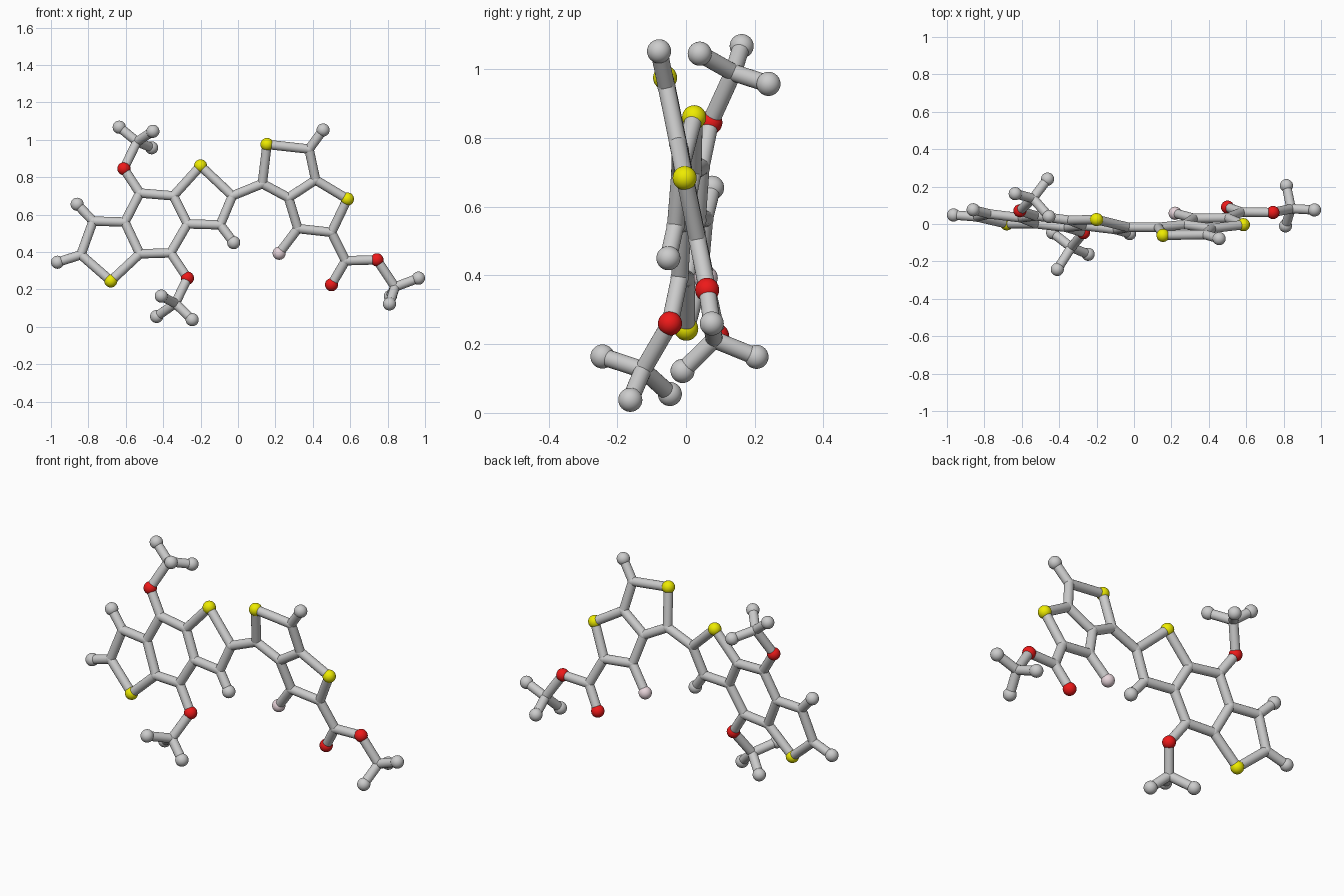
import bpy
from mathutils import Vector

if "Cube" in bpy.data.objects:
    bpy.data.objects.remove(bpy.data.objects["Cube"])

BALL, STICK = 0.035, 0.025


def material(name, color):
    m = bpy.data.materials.new(name)
    m.diffuse_color = color
    m.use_nodes = True
    m.node_tree.nodes["Principled BSDF"].inputs["Base Color"].default_value = m.diffuse_color
    return m


MATS = {
    "S": material("yellow", (0.85, 0.83, 0.0, 1)),
    "O": material("red", (0.85, 0.01, 0.01, 1)),
    "F": material("pale_pink", (0.80, 0.66, 0.70, 1)),
}


# The two flat ring systems each lie in a slightly tilted plane
def left(x, z):
    return Vector((x, -0.113 - 0.12 * x + 0.131 * z, z))


def right(x, z):
    return Vector((x, 0.139 - 0.006 * x - 0.204 * z, z))


# Key: first letter C = joint, H = end ball, S / O / F = coloured ball
atoms = {
    # left fused rings
    "S1": left(-0.68, 0.245), "C1": left(-0.84, 0.385), "C2": left(-0.775, 0.565),
    "C3": left(-0.605, 0.56), "C4": left(-0.525, 0.39), "C5": left(-0.36, 0.395),
    "C6": left(-0.27, 0.55), "C7": left(-0.345, 0.70), "C8": left(-0.525, 0.715),
    "S2": left(-0.20, 0.86), "C9": left(-0.03, 0.70), "C10": left(-0.095, 0.545),
    "H1": left(-0.965, 0.345), "H2": left(-0.86, 0.655), "H3": left(-0.023, 0.45),
    "O1": left(-0.61, 0.845), "O2": left(-0.27, 0.26),
    # upper and lower side groups
    "C11": Vector((-0.54, 0.137, 0.99)), "H4": Vector((-0.635, 0.162, 1.067)),
    "H5": Vector((-0.455, 0.04, 1.045)), "H6": Vector((-0.462, 0.24, 0.957)),
    "C12": Vector((-0.335, -0.125, 0.125)), "H7": Vector((-0.41, -0.243, 0.164)),
    "H8": Vector((-0.245, -0.162, 0.038)), "H9": Vector((-0.435, -0.047, 0.055)),
    # right fused rings
    "C13": right(0.13, 0.765), "S3": right(0.155, 0.975), "C14": right(0.38, 0.95),
    "C15": right(0.415, 0.785), "C16": right(0.27, 0.69), "C17": right(0.32, 0.525),
    "C18": right(0.50, 0.505), "S4": right(0.585, 0.683),
    "H10": right(0.455, 1.052), "F1": right(0.22, 0.393),
    # right side group
    "C19": right(0.575, 0.353), "O3": right(0.50, 0.225), "O4": right(0.743, 0.358),
    "C20": Vector((0.84, 0.082, 0.213)), "H11": Vector((0.965, 0.075, 0.26)),
    "H12": Vector((0.81, -0.01, 0.122)), "H13": Vector((0.815, 0.205, 0.163)),
}

# Chains of connected sticks
chains = """
S1 C1 C2 C3 C4 S1
C4 C5 C6 C7 C8 C3
C7 S2 C9 C10 C6
C1 H1
C2 H2
C10 H3
C8 O1 C11 H4
H5 C11 H6
C5 O2 C12 H7
H8 C12 H9
C9 C13 S3 C14 C15 C16 C13
C16 C17 C18 S4 C15
C14 H10
C17 F1
C18 C19 O4 C20 H11
C19 O3
H12 C20 H13
"""

NAMES = {"C": "joint", "H": "end_ball", "S": "yellow_ball", "O": "red_ball", "F": "pink_ball"}


def finish(name, kind=None):
    ob = bpy.context.object
    ob.name = name
    if kind in MATS:
        ob.data.materials.append(MATS[kind])
    bpy.ops.object.shade_smooth_by_angle()


# Balls and joints
for key, pos in atoms.items():
    kind = key[0]
    r = STICK * 1.06 if kind == "C" else BALL
    bpy.ops.mesh.primitive_uv_sphere_add(segments=32, ring_count=16, radius=r, location=pos)
    finish(NAMES[kind] + "_" + key[1:], kind)

# Sticks
for line in chains.strip().splitlines():
    keys = line.split()
    for a, b in zip(keys, keys[1:]):
        d = atoms[b] - atoms[a]
        bpy.ops.mesh.primitive_cylinder_add(
            vertices=24, radius=STICK, depth=d.length,
            location=(atoms[a] + atoms[b]) / 2,
            rotation=d.to_track_quat("Z", "Y").to_euler())
        finish("stick")
